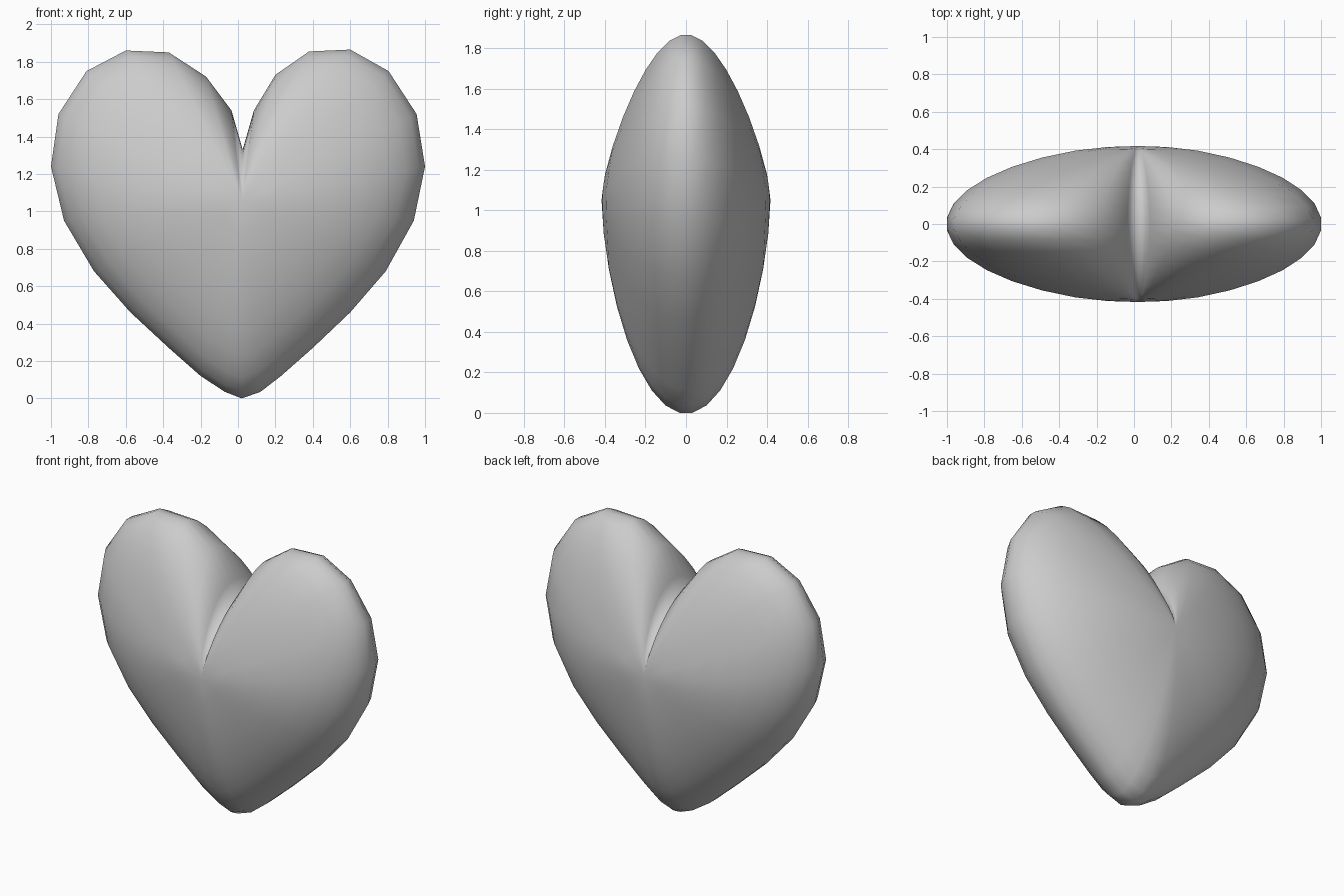
import bpy, bmesh, math

if "Cube" in bpy.data.objects:
    bpy.data.objects.remove(bpy.data.objects["Cube"])

# Front outline (x, z), right half from the tip up to the cleft
TIP, CLEFT, MID = (0.02, 0.0), (0.025, 1.33), (0.02, 1.05)
RIGHT = [(0.12, 0.035), (0.23, 0.12), (0.40, 0.27), (0.60, 0.46), (0.79, 0.68),
         (0.94, 0.95), (1.0, 1.24), (0.955, 1.52), (0.805, 1.75), (0.60, 1.865),
         (0.38, 1.855), (0.20, 1.73), (0.085, 1.54)]
LEFT = [(-0.07, 0.035), (-0.20, 0.12), (-0.37, 0.27), (-0.575, 0.46), (-0.77, 0.68),
        (-0.93, 0.95), (-1.0, 1.24), (-0.96, 1.52), (-0.81, 1.75), (-0.60, 1.86),
        (-0.37, 1.85), (-0.17, 1.72), (-0.035, 1.54)]
OUTLINE = [TIP] + RIGHT + [CLEFT] + LEFT[::-1]
DEPTH = 0.417


def thin(z):
    """Lobes and tip are slimmer than the belly."""
    if z > 1.1:
        return 1 - 0.38 * (z - 1.1)
    return 1 - 0.12 * max(0.0, 1.0 - z)


bm = bmesh.new()


def ring(angle, side):
    s = math.cos(angle) / math.cos(math.radians(5))
    verts = []
    for x, z in OUTLINE:
        px, pz = MID[0] + s * (x - MID[0]), MID[1] + s * (z - MID[1])
        verts.append(bm.verts.new((px, side * DEPTH * math.sin(angle) * thin(pz), pz)))
    return verts


# Rings from the front belly, over the rim, to the back belly
angles = [math.radians(a) for a in (5, 16, 27, 38, 49, 60, 71, 81)]
rings = [ring(a, -1) for a in reversed(angles)] + [ring(a, 1) for a in angles]
n = len(OUTLINE)
for a, b in zip(rings, rings[1:]):
    for i in range(n):
        j = (i + 1) % n
        bm.faces.new((a[i], a[j], b[j], b[i]))

# Close the belly centres
for loop, side in ((rings[0], -1), (rings[-1], 1)):
    c = bm.verts.new((MID[0], side * DEPTH, MID[1]))
    for i in range(n):
        bm.faces.new((loop[i], loop[(i + 1) % n], c))

bmesh.ops.recalc_face_normals(bm, faces=bm.faces[:])
mesh = bpy.data.meshes.new("heart")
bm.to_mesh(mesh)
bm.free()
for p in mesh.polygons:
    p.use_smooth = True
heart = bpy.data.objects.new("heart", mesh)
bpy.context.collection.objects.link(heart)
